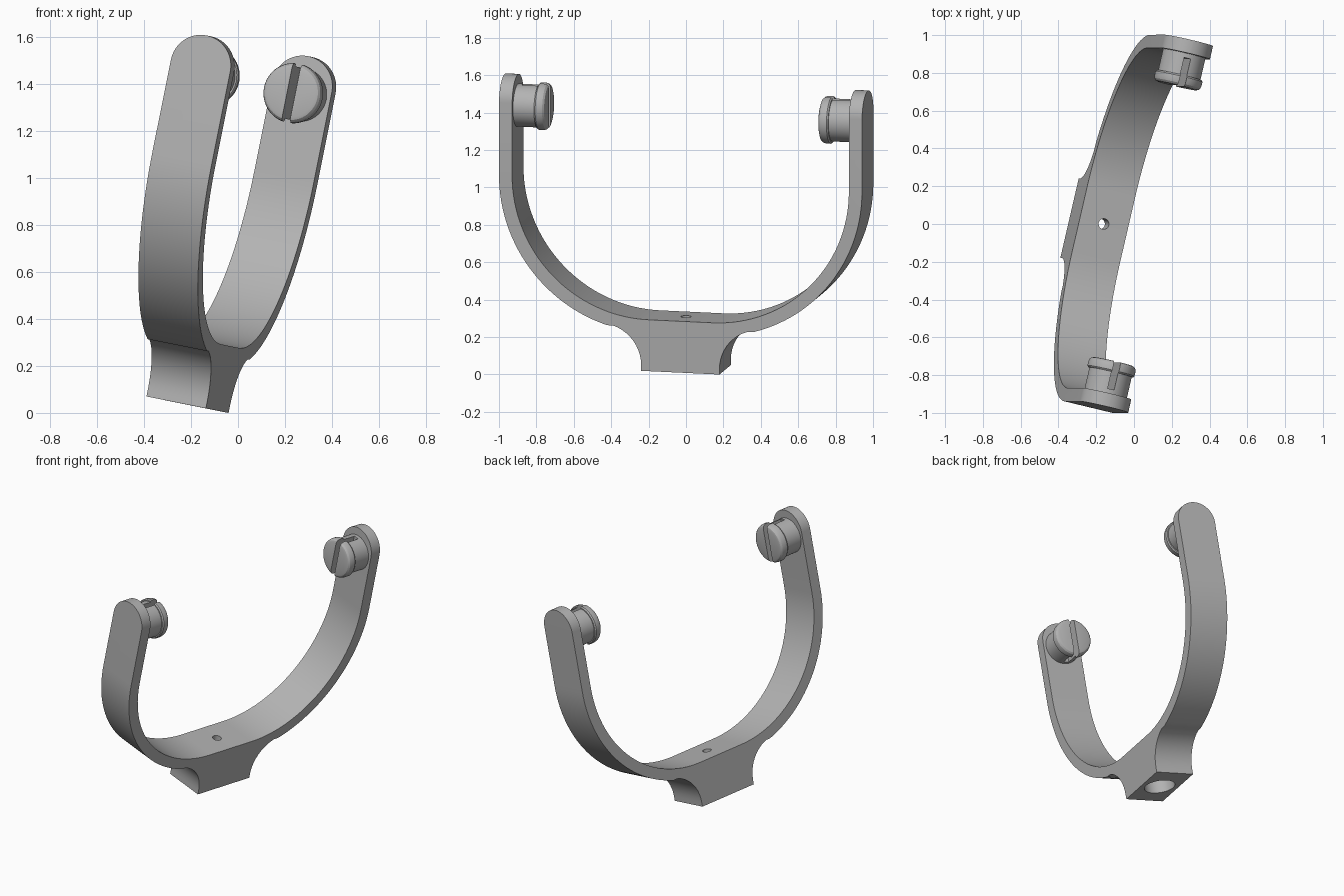
import bpy, bmesh
from math import sin, cos, pi, radians, sqrt
from mathutils import Vector, Matrix

if "Cube" in bpy.data.objects:
    bpy.data.objects.remove(bpy.data.objects["Cube"], do_unlink=True)

# One grey plastic for everything
grey = bpy.data.materials.new("grey plastic")
grey.use_nodes = True
colour = (0.45, 0.45, 0.45, 1)
grey.diffuse_color = colour
grey.node_tree.nodes["Principled BSDF"].inputs["Base Color"].default_value = colour

# Tilted frame: x across the strap, y along the span, z up the arms
span = Vector((0.225, 0.973, -0.046)).normalized()
across = Vector((0.95, -0.229, -0.19))
across = (across - across.dot(span) * span).normalized()
up = across.cross(span)
FRAME = Matrix((across, span, up)).transposed().to_4x4()
FRAME.translation = (-0.215, 0, 0.035)

WIDTH = 0.265      # strap width
HALF = 0.997       # half of the outer span
THICK = 0.072      # strap thickness
TIP = 1.557        # top of the arms
RADIUS = 0.75      # inner bend
BEND_Z = 0.28 + RADIUS
PIN_Z = 1.39


def finish(bm, name):
    bmesh.ops.recalc_face_normals(bm, faces=bm.faces)
    mesh = bpy.data.meshes.new(name)
    bm.to_mesh(mesh)
    bm.free()
    mesh.materials.append(grey)
    obj = bpy.data.objects.new(name, mesh)
    bpy.context.collection.objects.link(obj)
    return obj


def cut(obj, cutter):
    cutter.hide_render = True
    mod = obj.modifiers.new("cut", 'BOOLEAN')
    mod.operation = 'DIFFERENCE'
    mod.solver = 'EXACT'
    mod.object = cutter
    bpy.context.view_layer.objects.active = obj
    bpy.ops.object.modifier_apply(modifier=mod.name)
    bpy.data.objects.remove(cutter, do_unlink=True)


def place(obj):
    obj.matrix_world = FRAME
    bpy.ops.object.select_all(action='DESELECT')
    obj.select_set(True)
    bpy.context.view_layer.objects.active = obj
    bpy.ops.object.shade_smooth_by_angle(angle=radians(25))


def arc(cy, cz, r, start, end, steps):
    angles = [radians(start + (end - start) * i / steps) for i in range(steps + 1)]
    return [(cy + r * cos(a), cz + r * sin(a)) for a in angles]


def bore(radius, z0, z1):
    bm = bmesh.new()
    bmesh.ops.create_cone(bm, cap_ends=True, segments=40, radius1=radius, radius2=radius,
                          depth=z1 - z0, matrix=Matrix.Translation((0, 0, (z0 + z1) / 2)))
    return finish(bm, "bore")


# Yoke: half profile from the foot out to the tip and back along the inside
foot, flare = 0.215, 0.22
bend_y = HALF - THICK - RADIUS
half = [(foot, 0)]
half += arc(foot + flare, 0.03, flare, 180, 107, 10)
half += arc(bend_y, BEND_Z, RADIUS + THICK, -74, 0, 28)
half += [(HALF, TIP), (HALF - THICK, TIP)]
half += arc(bend_y, BEND_Z, RADIUS, 0, -90, 32)
profile = half + [(-y, z) for y, z in reversed(half)]

bm = bmesh.new()
face = bm.faces.new([bm.verts.new((-WIDTH / 2, y, z)) for y, z in profile])
ext = bmesh.ops.extrude_face_region(bm, geom=[face])
bmesh.ops.translate(bm, vec=(WIDTH, 0, 0),
                    verts=[v for v in ext["geom"] if isinstance(v, bmesh.types.BMVert)])
# Rounded arm tips
tips = [e for e in bm.edges if all(v.co.z > TIP - 0.001 for v in e.verts)
        and abs(e.verts[0].co.x - e.verts[1].co.x) < 0.001]
bmesh.ops.bevel(bm, geom=tips, offset=WIDTH / 2 - 0.001, offset_type='OFFSET',
                segments=12, profile=0.5, affect='EDGES')
yoke = finish(bm, "yoke")

# Screw hole with a wide recess under the foot
cut(yoke, bore(0.028, -0.1, 0.4))
cut(yoke, bore(0.1, -0.1, 0.17))
place(yoke)

# Slotted pins on the inside of each arm, turned around the span axis
PIN = [(0, 0.94), (0.115, 0.94), (0.115, 0.808), (0.122, 0.808), (0.128, 0.8),
       (0.128, 0.778), (0.124, 0.763), (0.116, 0.754), (0.104, 0.75), (0, 0.75)]
for name, side in (("front_pin", -1), ("back_pin", 1)):
    bm = bmesh.new()
    verts = [bm.verts.new((r, y * side, PIN_Z)) for r, y in PIN]
    edges = [bm.edges.new(pair) for pair in zip(verts, verts[1:])]
    bmesh.ops.spin(bm, geom=verts + edges, cent=(0, 0, PIN_Z), axis=(0, 1, 0),
                   angle=2 * pi, steps=48)
    bmesh.ops.remove_doubles(bm, verts=bm.verts, dist=0.0005)
    pin = finish(bm, name)

    bm = bmesh.new()
    bmesh.ops.create_cube(bm, size=1, matrix=Matrix.Translation((0, side * 0.8, PIN_Z))
                          @ Matrix.Diagonal((0.036, 0.2, 0.4, 1)))
    cut(pin, finish(bm, "slot"))
    place(pin)
